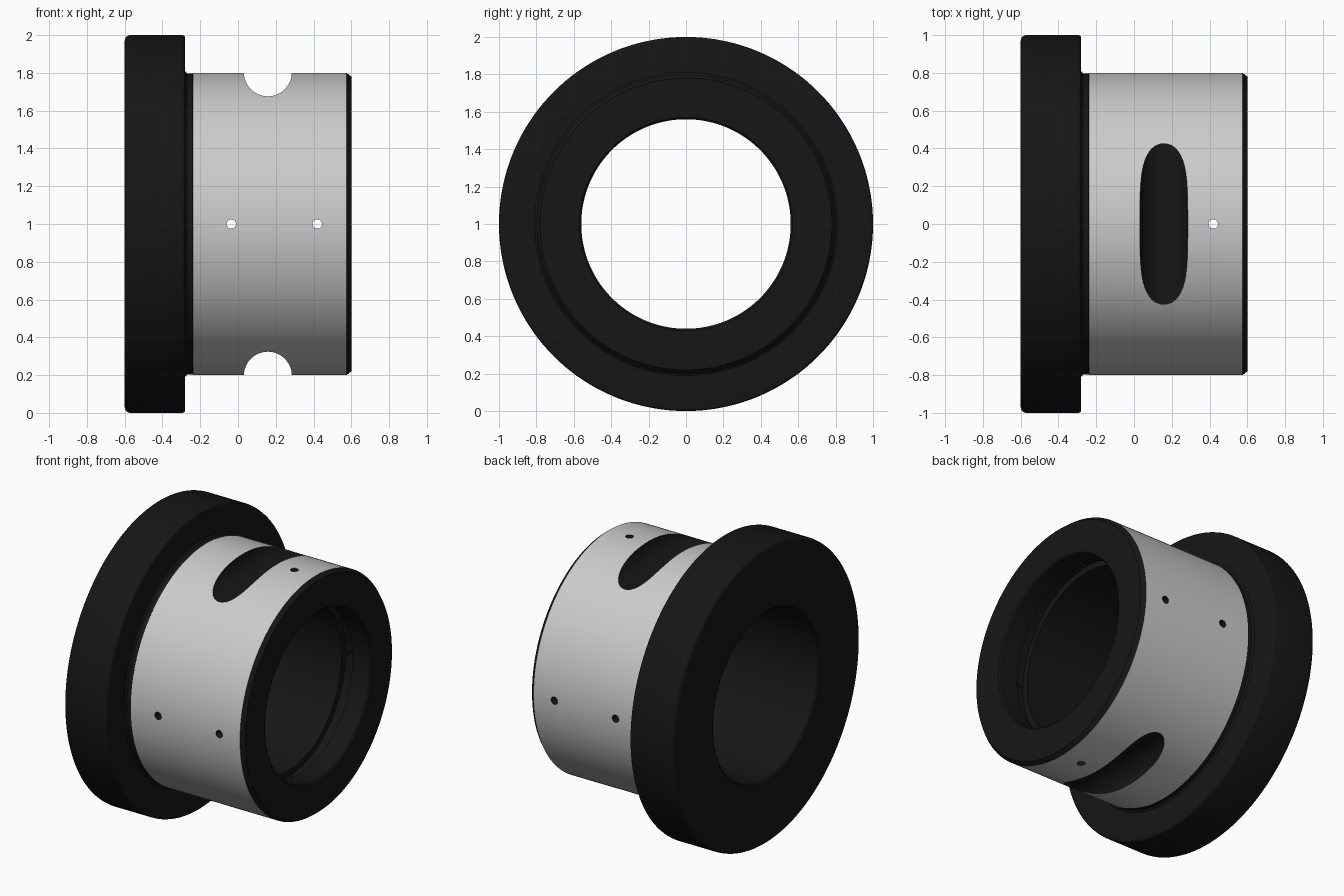
import bpy, bmesh, math
from mathutils import Matrix, Vector

if "Cube" in bpy.data.objects:
    bpy.data.objects.remove(bpy.data.objects["Cube"])

dark = bpy.data.materials.new("black_finish")
dark.diffuse_color = (0.008, 0.008, 0.008, 1)
dark.use_nodes = True
dark.node_tree.nodes["Principled BSDF"].inputs["Base Color"].default_value = dark.diffuse_color


def arc(cx, cr, rad, a0, a1, n=5):
    """Rounded corner points in the (x, radius) profile plane."""
    return [(cx + rad * math.cos(math.radians(a0 + (a1 - a0) * i / n)),
             cr + rad * math.sin(math.radians(a0 + (a1 - a0) * i / n))) for i in range(n + 1)]


def revolve(name, profile, steps, grey_from):
    """Turn a closed profile about the x axis at z = 1."""
    bm = bmesh.new()
    rings = []
    for x, r in profile:
        rings.append([bm.verts.new((x, r * math.sin(2 * math.pi * k / steps),
                                    1 + r * math.cos(2 * math.pi * k / steps))) for k in range(steps)])
    for i, a in enumerate(rings):
        b = rings[(i + 1) % len(rings)]
        for k in range(steps):
            j = (k + 1) % steps
            f = bm.faces.new((a[k], a[j], b[j], b[k]))
            f.material_index = 0 if i == grey_from else 1
    bmesh.ops.recalc_face_normals(bm, faces=bm.faces)
    me = bpy.data.meshes.new(name)
    bm.to_mesh(me)
    bm.free()
    me.materials.append(None)
    me.materials.append(dark)
    ob = bpy.data.objects.new(name, me)
    bpy.context.collection.objects.link(ob)
    return ob


# flange, undercut, sleeve, end chamfer, then back through the bore and oil groove
outer = [(-0.6, 0.57)] + arc(-0.57, 0.97, 0.03, 180, 90) + arc(-0.295, 0.985, 0.015, 90, 0, 3)
outer += [(-0.28, 0.81), (-0.27, 0.797), (-0.24, 0.797), (-0.238, 0.8)]
grey_from = len(outer) - 1
bore = [(0.575, 0.8), (0.6, 0.78), (0.6, 0.57), (0.59, 0.56), (0.46, 0.56), (0.46, 0.6),
        (0.38, 0.6), (0.38, 0.56), (-0.59, 0.56)]
bushing = revolve("flanged_bushing", outer + bore, 144, grey_from)

# cutters: two cross slots and the small drilled holes
cut = bmesh.new()


def rod(centre, axis, radius, length, segments):
    rot = Vector((0, 0, 1)).rotation_difference(Vector(axis)).to_matrix().to_4x4()
    bmesh.ops.create_cone(cut, cap_ends=True, segments=segments, radius1=radius, radius2=radius,
                          depth=length, matrix=Matrix.Translation(centre) @ rot)


for side in (1, -1):
    rod((0.158, 0, 1 + side * 0.803), (0, 1, 0), 0.127, 2.2, 48)
    rod((0.42, 0, 1 + side * 0.7), (0, 0, 1), 0.025, 0.5, 24)
    for x in (-0.035, 0.42):
        rod((x, side * 0.7, 1), (0, 1, 0), 0.025, 0.5, 24)
me = bpy.data.meshes.new("slot_and_hole_cutter")
cut.to_mesh(me)
cut.free()
me.materials.append(dark)
cutter = bpy.data.objects.new("slot_and_hole_cutter", me)
bpy.context.collection.objects.link(cutter)

mod = bushing.modifiers.new("slots_and_holes", 'BOOLEAN')
mod.operation = 'DIFFERENCE'
mod.solver = 'EXACT'
mod.object = cutter
mod.material_mode = 'TRANSFER'
bpy.context.view_layer.objects.active = bushing
bushing.select_set(True)
bpy.ops.object.modifier_apply(modifier=mod.name)
bpy.data.objects.remove(cutter)

# smooth turned surfaces with crisp edges
bpy.ops.object.shade_smooth_by_angle(angle=math.radians(25))
